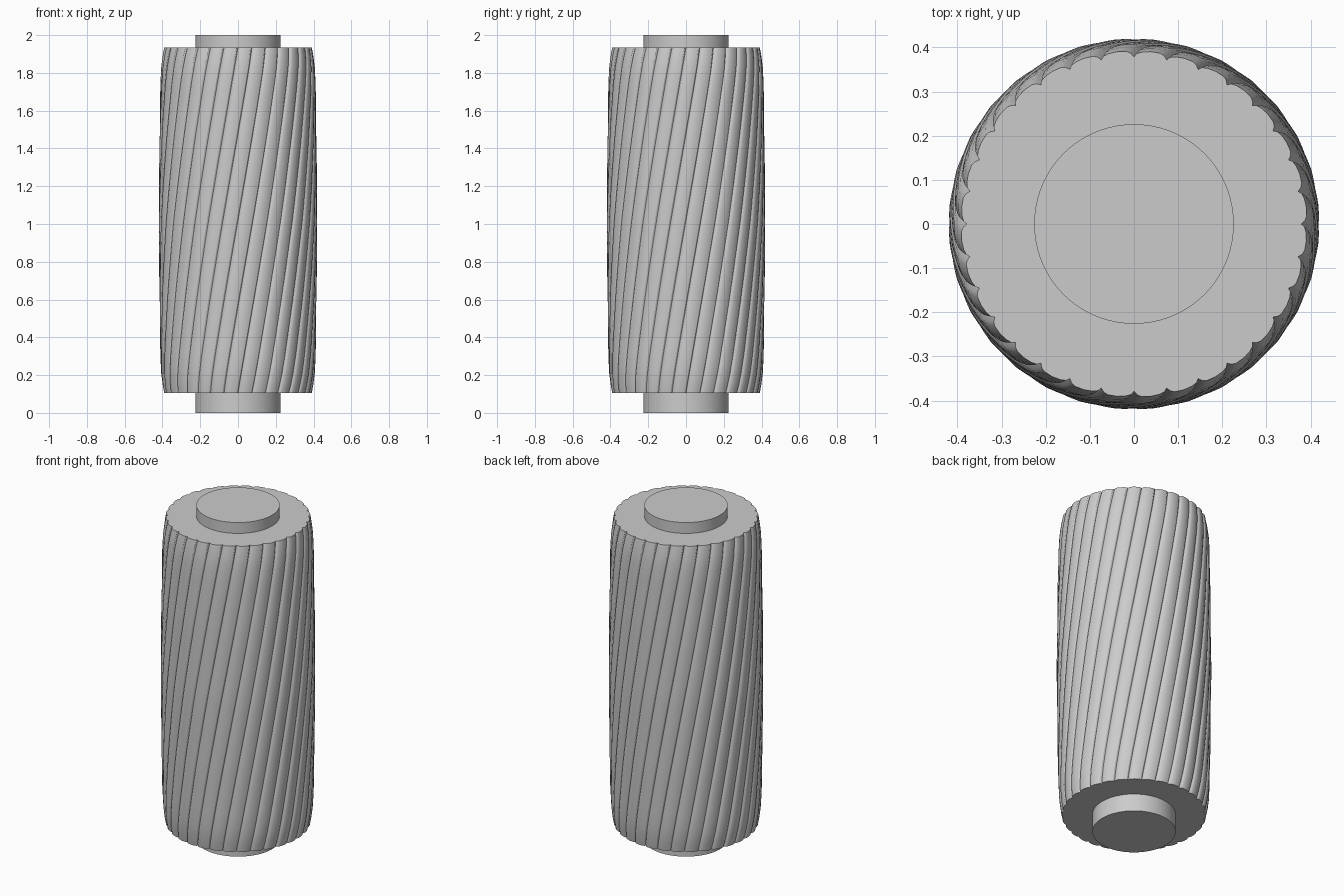
import bpy, bmesh, math

if "Cube" in bpy.data.objects:
    bpy.data.objects.remove(bpy.data.objects["Cube"])

RIBS = 32
TWIST = math.radians(45)
Z0, Z1 = 0.105, 1.935
# one rib: (fraction of pitch, groove depth)
RIB = [(0.0, 0.013), (0.1, 0.005), (0.22, 0.001), (0.5, 0.0), (0.75, 0.002), (0.92, 0.006)]
# barrel outline: (z, radius)
OUTLINE = [(0.105, 0.392), (0.15, 0.400), (0.21, 0.407), (0.3, 0.411), (0.6, 0.416), (1.02, 0.420),
           (1.44, 0.416), (1.74, 0.411), (1.83, 0.407), (1.89, 0.400), (1.935, 0.392)]


def outline_radius(z):
    for (za, ra), (zb, rb) in zip(OUTLINE, OUTLINE[1:]):
        if z <= zb + 1e-6:
            return ra + (rb - ra) * (z - za) / (zb - za)
    return OUTLINE[-1][1]


def smooth(ob):
    bpy.ops.object.select_all(action='DESELECT')
    ob.select_set(True)
    bpy.context.view_layer.objects.active = ob
    bpy.ops.object.shade_smooth_by_angle(angle=math.radians(30))


# twisted ribbed barrel
levels = sorted({round(Z0 + (Z1 - Z0) * i / 24, 4) for i in range(25)} | {z for z, r in OUTLINE})
bm = bmesh.new()
rings = []
for z in levels:
    turn = TWIST * (z - Z0) / (Z1 - Z0) - math.pi / 2
    ring = []
    for k in range(RIBS):
        for f, depth in RIB:
            a = turn + (k + f) * math.tau / RIBS
            r = outline_radius(z) - depth
            ring.append(bm.verts.new((r * math.cos(a), r * math.sin(a), z)))
    rings.append(ring)
n = len(rings[0])
for lo, hi in zip(rings, rings[1:]):
    for i in range(n):
        j = (i + 1) % n
        bm.faces.new((lo[i], lo[j], hi[j], hi[i]))
bm.faces.new(rings[0][::-1])
bm.faces.new(rings[-1])
mesh = bpy.data.meshes.new("ribbed_barrel")
bm.to_mesh(mesh)
bm.free()
barrel = bpy.data.objects.new("ribbed_barrel", mesh)
bpy.context.collection.objects.link(barrel)
smooth(barrel)

# central core showing at both ends
bpy.ops.mesh.primitive_cylinder_add(vertices=96, radius=0.226, depth=2, location=(0, 0, 1))
core = bpy.context.object
core.name = "core"
smooth(core)
